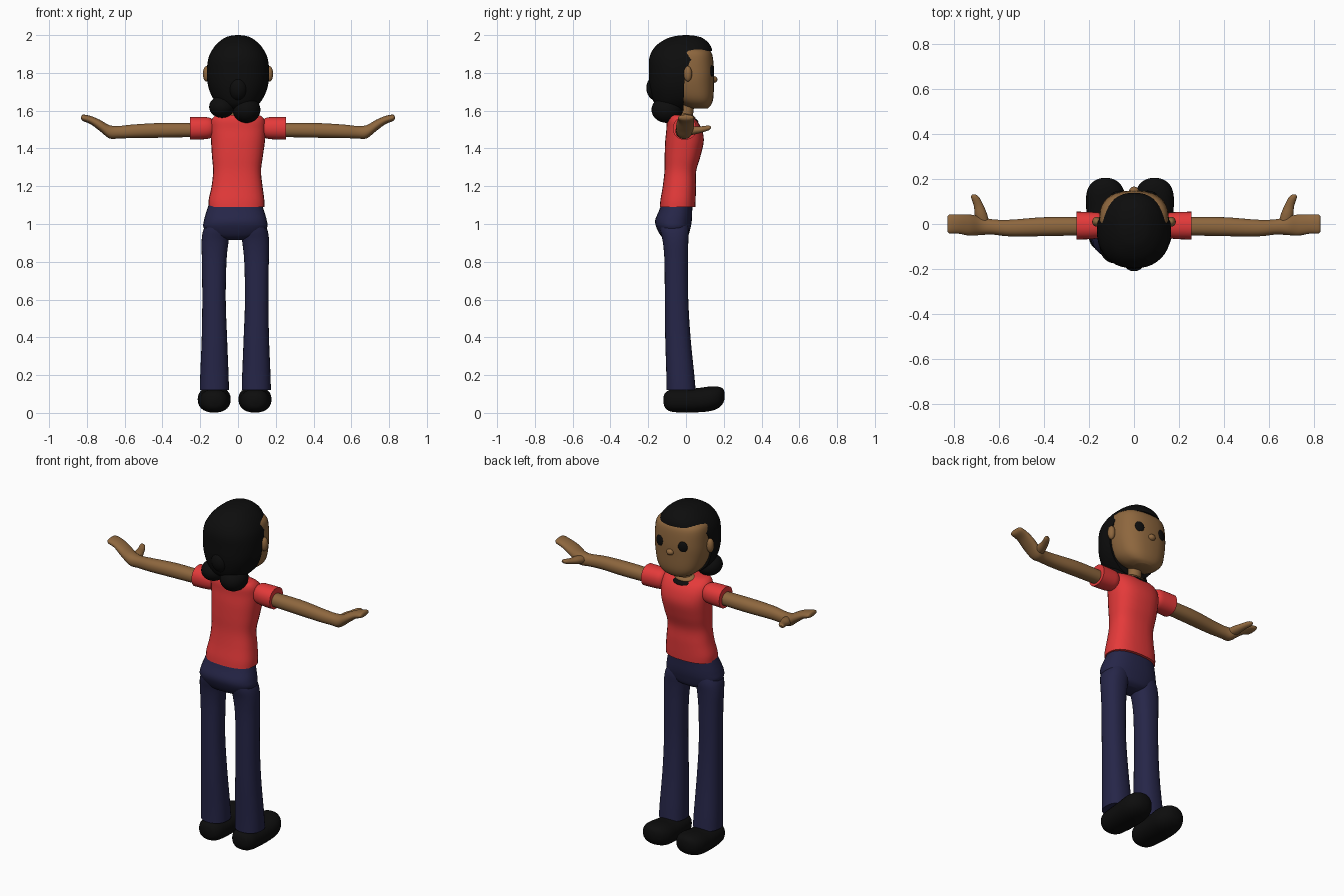
import bpy, bmesh, math
from mathutils import Vector

cube = bpy.data.objects.get("Cube")
if cube:
    bpy.data.objects.remove(cube, do_unlink=True)


def material(name, r, g, b):
    m = bpy.data.materials.new(name)
    m.use_nodes = True
    m.diffuse_color = (r, g, b, 1)
    node = next(n for n in m.node_tree.nodes if n.type == 'BSDF_PRINCIPLED')
    node.inputs["Base Color"].default_value = (r, g, b, 1)
    node.inputs["Roughness"].default_value = 0.8
    return m


RED = material("shirt red", 0.78, 0.042, 0.042)
SKIN = material("brown skin", 0.27, 0.135, 0.048)
NAVY = material("navy cloth", 0.019, 0.019, 0.065)
BLACK = material("soft black", 0.004, 0.004, 0.004)


def finish(name, bm, mat):
    bmesh.ops.recalc_face_normals(bm, faces=bm.faces)
    mesh = bpy.data.meshes.new(name)
    bm.to_mesh(mesh)
    bm.free()
    mesh.materials.append(mat)
    ob = bpy.data.objects.new(name, mesh)
    bpy.context.collection.objects.link(ob)
    return smooth(ob)


def smooth(ob):
    bpy.ops.object.select_all(action='DESELECT')
    ob.select_set(True)
    bpy.context.view_layer.objects.active = ob
    bpy.ops.object.shade_smooth_by_angle(angle=math.radians(50))
    return ob


def spline(keys, steps=5):
    """Catmull-Rom interpolation through the section keys."""
    out = []
    for i in range(len(keys) - 1):
        rows = (keys[max(i - 1, 0)], keys[i], keys[i + 1], keys[min(i + 2, len(keys) - 1)])
        for s in range(steps):
            t = s / steps
            out.append([b + t * (c - a + t * (2 * a - 5 * b + 4 * c - d + t * (3 * (b - c) + d - a))) / 2
                        for a, b, c, d in zip(*rows)])
    return out + [list(keys[-1])]


def loft(name, mat, keys, axis='z', power=2.0, side=1, shift=0.0, sides=28):
    """Skin of superellipse sections: (position, two centres, two radii)."""
    bm = bmesh.new()
    rings = []
    for p, u, v, ru, rv in spline(keys):
        ring = []
        for k in range(sides):
            a = math.tau * k / sides
            c, s = math.cos(a), math.sin(a)
            q = u + ru * math.copysign(abs(c) ** (2 / power), c)
            r = v + rv * math.copysign(abs(s) ** (2 / power), s)
            x, y, z = {'z': (q, r, p), 'x': (p, q, r), 'y': (q, p, r)}[axis]
            ring.append(bm.verts.new((side * x + shift, y, z)))
        rings.append(ring)
    for a, b in zip(rings, rings[1:]):
        for k in range(sides):
            n = (k + 1) % sides
            bm.faces.new((a[k], a[n], b[n], b[k]))
    bm.faces.new(rings[0])
    bm.faces.new(rings[-1])
    return finish(name, bm, mat)


def blob(name, mat, at, size, turn=(0, 0, 0)):
    bm = bmesh.new()
    bmesh.ops.create_uvsphere(bm, u_segments=24, v_segments=14, radius=1)
    bmesh.ops.scale(bm, vec=Vector(size), verts=bm.verts)
    ob = finish(name, bm, mat)
    ob.location, ob.rotation_euler = at, turn
    return ob


# Head and face
loft("head", SKIN, [
    (1.612, 0, .075, .05, .04), (1.63, 0, .06, .095, .073), (1.67, 0, .04, .13, .105),
    (1.75, 0, .02, .152, .128), (1.82, 0, .02, .155, .128), (1.9, 0, .02, .148, .118),
    (1.93, 0, .01, .12, .1), (1.95, 0, 0, .08, .08)], power=2.5)
blob("nose", SKIN, (0, .146, 1.765), (.022, .02, .018))
loft("neck", SKIN, [(1.52, 0, -.01, .045, .04), (1.6, 0, .005, .038, .035), (1.68, 0, .01, .04, .04)])

# Hair cap, trimmed along the hairline
hair = loft("hair", BLACK, [
    (1.6, 0, -.06, .07, .06), (1.63, 0, -.05, .105, .11), (1.67, 0, -.035, .135, .145),
    (1.73, 0, -.03, .158, .163), (1.8, 0, -.028, .165, .168), (1.88, 0, -.026, .156, .168),
    (1.94, 0, -.015, .124, .147), (1.98, 0, -.005, .08, .1), (1.995, 0, 0, .045, .055),
    (2.0, 0, 0, .008, .01)], power=2.25, sides=40)
bm = bmesh.new()
outline = [(.3, 1.915), (.1, 1.915), (.055, 1.9), (.02, 1.86), (-.008, 1.78), (-.018, 1.5), (.3, 1.5)]
face = bm.faces.new([bm.verts.new((-.3, y, z)) for y, z in outline])
pulled = bmesh.ops.extrude_face_region(bm, geom=[face])["geom"]
bmesh.ops.translate(bm, vec=(.6, 0, 0), verts=[g for g in pulled if isinstance(g, bmesh.types.BMVert)])
cutter = finish("hairline_cutter", bm, BLACK)
cutter.hide_render = True
trim = hair.modifiers.new("hairline", 'BOOLEAN')
trim.operation, trim.object, trim.solver = 'DIFFERENCE', cutter, 'EXACT'
bpy.context.view_layer.objects.active = hair
bpy.ops.object.modifier_apply(modifier="hairline")
bpy.data.objects.remove(cutter, do_unlink=True)
smooth(hair)

# Gathered hair at the nape
blob("ponytail_top", BLACK, (0, -.15, 1.72), (.055, .06, .07))
blob("ponytail_lobe_right", BLACK, (-.085, -.1, 1.62), (.068, .075, .058))
blob("ponytail_lobe_left", BLACK, (.045, -.1, 1.605), (.074, .083, .07))

# Shirt with neckline
loft("shirt", RED, [
    (1.09, -.008, -.045, .148, .094), (1.13, -.008, -.042, .147, .093), (1.2, -.005, -.035, .135, .088),
    (1.28, -.005, -.03, .127, .084), (1.36, -.003, -.018, .135, .095), (1.44, 0, -.008, .143, .102),
    (1.5, 0, -.01, .147, .094), (1.545, 0, -.022, .143, .08), (1.57, 0, -.035, .125, .06),
    (1.578, 0, -.04, .1, .045)], power=2.5)
blob("collar_shadow", BLACK, (0, .04, 1.552), (.058, .028, .01), (-.5, 0, 0))
blob("upper_chest", SKIN, (0, .012, 1.57), (.062, .04, .014), (-.3, 0, 0))

# Trouser seat
HIP = -.014
loft("trouser_seat", NAVY, [
    (.915, 0, -.055, .05, .04), (.935, 0, -.06, .13, .07), (.98, 0, -.066, .168, .09),
    (1.02, 0, -.066, .166, .097), (1.07, 0, -.055, .152, .088), (1.12, 0, -.045, .135, .08)],
    power=2.4, shift=HIP)

# Paired parts
for label, s in (("left", 1), ("right", -1)):
    blob(label + "_eye", BLACK, (s * .075, .137, 1.81), (.027, .009, .031), (0, 0, -s * .25))
    blob(label + "_ear", SKIN, (s * .166, .01, 1.795), (.02, .022, .041))
    loft(label + "_sleeve", RED, [
        (.125, -.006, 1.508, .03, .03), (.135, -.006, 1.508, .046, .046), (.155, -.006, 1.508, .056, .056),
        (.19, -.007, 1.507, .06, .059), (.255, -.007, 1.506, .062, .06)], 'x', 2.2, s)
    loft(label + "_arm", SKIN, [
        (.22, -.01, 1.498, .04, .037), (.4, -.012, 1.496, .042, .039), (.55, -.018, 1.491, .037, .036),
        (.63, -.013, 1.486, .034, .033), (.68, -.008, 1.488, .041, .035), (.73, -.005, 1.521, .047, .03),
        (.78, 0, 1.55, .043, .022), (.82, 0, 1.562, .042, .017), (.83, 0, 1.563, .03, .007)], 'x', 2.2, s)
    loft(label + "_thumb", SKIN, [
        (-.01, .67, 1.487, .03, .022), (.04, .68, 1.495, .028, .022), (.08, .69, 1.5, .022, .017),
        (.118, .706, 1.508, .018, .013), (.132, .712, 1.511, .007, .005)], 'y', 2, s)
    loft(label + "_trouser_leg", NAVY, [
        (.12, .111, -.026, .077, .077), (.2, .111, -.03, .075, .074), (.4, .111, -.043, .067, .067),
        (.6, .113, -.05, .062, .062), (.8, .112, -.052, .065, .062), (.9, .108, -.055, .071, .067),
        (.96, .1, -.06, .072, .075), (1.0, .095, -.065, .06, .075)], 'z', 2.3, s, HIP)
    loft(label + "_shoe", BLACK, [
        (-.12, .108, .068, .012, .012), (-.11, .108, .066, .045, .04), (-.08, .108, .065, .07, .058),
        (-.02, .108, .064, .08, .062), (.06, .108, .067, .086, .064), (.13, .108, .075, .086, .065),
        (.175, .109, .083, .068, .055), (.198, .109, .09, .038, .035), (.205, .109, .092, .01, .01)],
        'y', 2.3, s, -.018)
